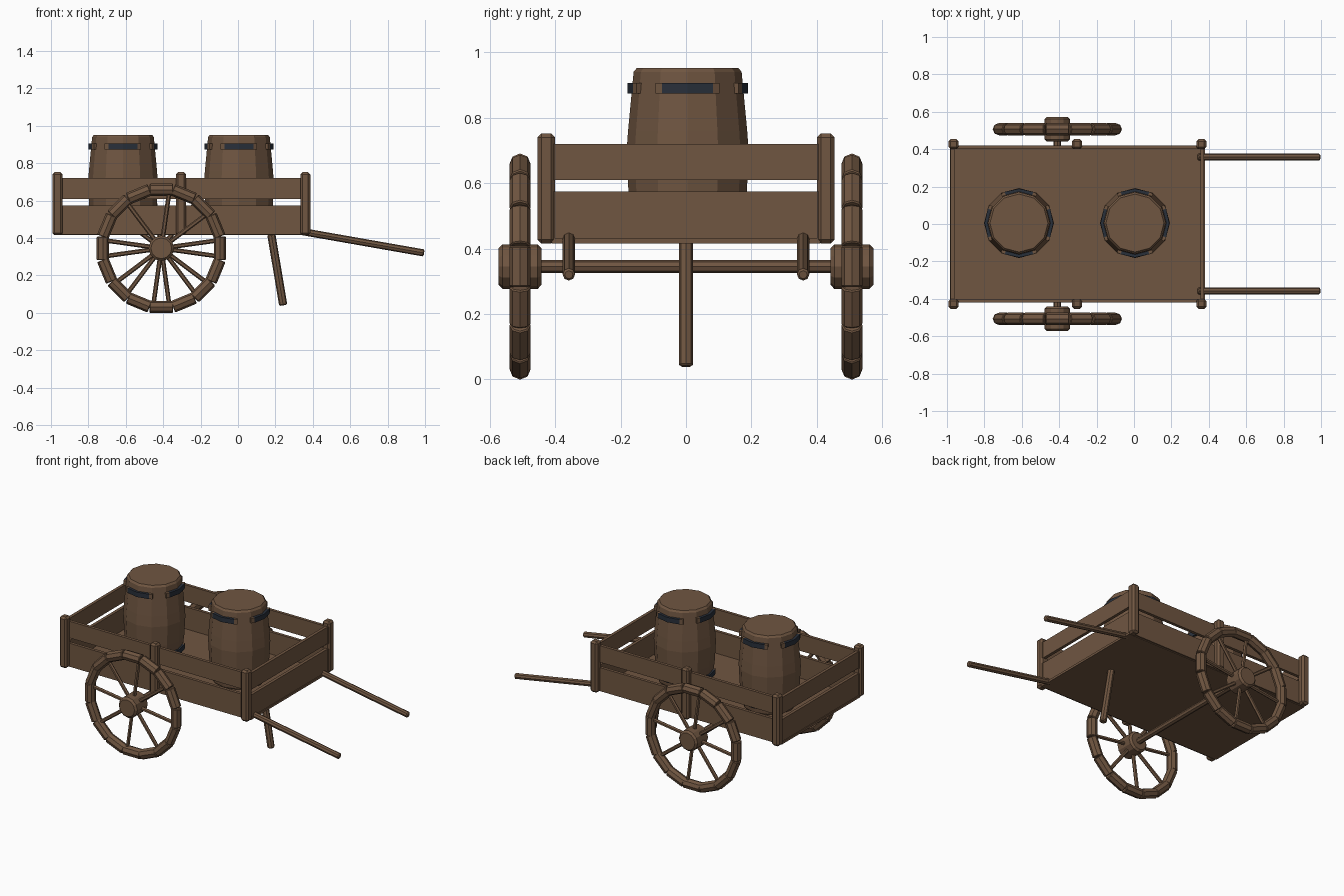
import bpy, bmesh
from math import radians, sin, cos, pi, tau
from mathutils import Vector

cube = bpy.data.objects.get("Cube")
if cube:
    bpy.data.objects.remove(cube, do_unlink=True)


def material(name, color):
    m = bpy.data.materials.new(name)
    m.use_nodes = True
    m.diffuse_color = (*color, 1)
    m.node_tree.nodes["Principled BSDF"].inputs["Base Color"].default_value = (*color, 1)
    return m


WOOD = material("brown wood", (0.162, 0.093, 0.053))
IRON = material("dark iron", (0.022, 0.029, 0.042))


def finish(bm, name, mats=(WOOD,), bevel=0.0):
    bmesh.ops.recalc_face_normals(bm, faces=bm.faces)
    mesh = bpy.data.meshes.new(name)
    bm.to_mesh(mesh)
    bm.free()
    ob = bpy.data.objects.new(name, mesh)
    bpy.context.collection.objects.link(ob)
    for m in mats:
        mesh.materials.append(m)
    if bevel:
        mod = ob.modifiers.new("Bevel", 'BEVEL')
        mod.width = bevel
        mod.segments = 1
        mod.limit_method = 'ANGLE'
        mod.angle_limit = radians(50)
    return ob


def box(name, low, high, bevel=0.0):
    low, high = Vector(low), Vector(high)
    bm = bmesh.new()
    bmesh.ops.create_cube(bm, size=1)
    for v in bm.verts:
        v.co = (low + high) / 2 + v.co * (high - low)
    return finish(bm, name, bevel=bevel)


def add_rod(bm, a, b, radius, sides=8):
    a, b = Vector(a), Vector(b)
    made = bmesh.ops.create_cone(bm, cap_ends=True, segments=sides, radius1=radius,
                                 radius2=radius, depth=(b - a).length)
    turn = (b - a).to_track_quat('Z', 'Y')
    for v in made["verts"]:
        v.co = (a + b) / 2 + turn @ v.co


def rod(name, a, b, radius, sides=8, bevel=0.006):
    bm = bmesh.new()
    add_rod(bm, a, b, radius, sides)
    return finish(bm, name, bevel=bevel)


# Cart bed
LEFT, RIGHT, SIDE = -0.985, 0.38, 0.41
box("bed_floor", (LEFT, -SIDE, 0.415), (RIGHT, SIDE, 0.43))

# Two slats on every side
for level, z0, z1 in (("lower", 0.42, 0.575), ("upper", 0.61, 0.72)):
    for end, y in (("front", -SIDE), ("back", SIDE)):
        box(f"{level}_{end}_slat", (LEFT, y - 0.01, z0), (RIGHT, y + 0.01, z1))
    for end, x in (("left", RIGHT - 0.015), ("right", LEFT + 0.015)):
        box(f"{level}_{end}_slat", (x - 0.01, -SIDE, z0), (x + 0.01, SIDE, z1))

# Posts
for end, s in (("front", -1), ("back", 1)):
    for where, x in (("right", -0.965), ("middle", -0.305), ("left", 0.36)):
        y = s * 0.427
        box(f"{end}_{where}_post", (x - 0.027, y - 0.027, 0.415),
            (x + 0.027, y + 0.027, 0.752), bevel=0.012)

# Axle, handles and prop leg
HUB_X, HUB_Z = -0.41, 0.345
rod("axle", (HUB_X, -0.46, HUB_Z), (HUB_X, 0.46, HUB_Z), 0.02)
for end, y in (("front", -0.358), ("back", 0.358)):
    rod(f"{end}_handle", (0.34, y, 0.435), (0.995, y, 0.32), 0.019)
rod("prop_leg", (0.178, 0, 0.42), (0.242, 0, 0.04), 0.022)

# Wheels: separate rim blocks, spokes and hub
RIM, BLOCKS, SPOKES = 0.313, 16, 8
for end, s in (("front", -1), ("back", 1)):
    y = s * 0.507

    def on_wheel(angle, r, along=0.0):
        return Vector((HUB_X + r * cos(angle) - along * sin(angle), y,
                       HUB_Z + r * sin(angle) + along * cos(angle)))

    bm = bmesh.new()
    for i in range(BLOCKS):
        a = tau * i / BLOCKS
        add_rod(bm, on_wheel(a, RIM, -0.0625), on_wheel(a, RIM, 0.0625), 0.0325)
    finish(bm, f"{end}_wheel_rim", bevel=0.004)
    bm = bmesh.new()
    for i in range(SPOKES):
        a = tau * i / SPOKES + s * radians(8)
        add_rod(bm, on_wheel(a, 0.04), on_wheel(a, RIM), 0.012, 6)
    finish(bm, f"{end}_wheel_spokes")
    rod(f"{end}_wheel_hub", (HUB_X, y - 0.066, HUB_Z), (HUB_X, y + 0.066, HUB_Z),
        0.068, 12, bevel=0.012)

# Barrels: a turned profile with curved iron straps, wooden at their ends
STAVES = 12
PROFILE = [(0.155, 0.43), (0.165, 0.442), (0.18, 0.56), (0.187, 0.69),
           (0.182, 0.76), (0.165, 0.94), (0.155, 0.952)]


def barrel(name, x, y):
    bm = bmesh.new()
    rings = [[bm.verts.new((x + r * cos(tau * i / STAVES), y + r * sin(tau * i / STAVES), z))
              for i in range(STAVES)] for r, z in PROFILE]
    for a, b in zip(rings, rings[1:]):
        for i in range(STAVES):
            j = (i + 1) % STAVES
            bm.faces.new((a[i], a[j], b[j], b[i]))
    bm.faces.new(rings[0])
    bm.faces.new(rings[-1])
    finish(bm, name)

    bm = bmesh.new()
    for z in (0.49, 0.89):
        for quarter in range(4):
            sections = []
            for degrees in (-32, -25, 0, 25, 32):
                a = quarter * pi / 2 + radians(degrees)
                sections.append([bm.verts.new((x + r * cos(a), y + r * sin(a), z + h))
                                 for r, h in ((0.158, -0.016), (0.184, -0.016),
                                              (0.184, 0.016), (0.158, 0.016))])
            for n, (a, b) in enumerate(zip(sections, sections[1:])):
                for i in range(4):
                    j = (i + 1) % 4
                    face = bm.faces.new((a[i], a[j], b[j], b[i]))
                    face.material_index = 1 if n in (1, 2) else 0
            bm.faces.new(sections[0])
            bm.faces.new(sections[-1])
    finish(bm, f"{name}_straps", (WOOD, IRON))


barrel("right_barrel", -0.615, 0.005)
barrel("left_barrel", 0.005, 0.005)
